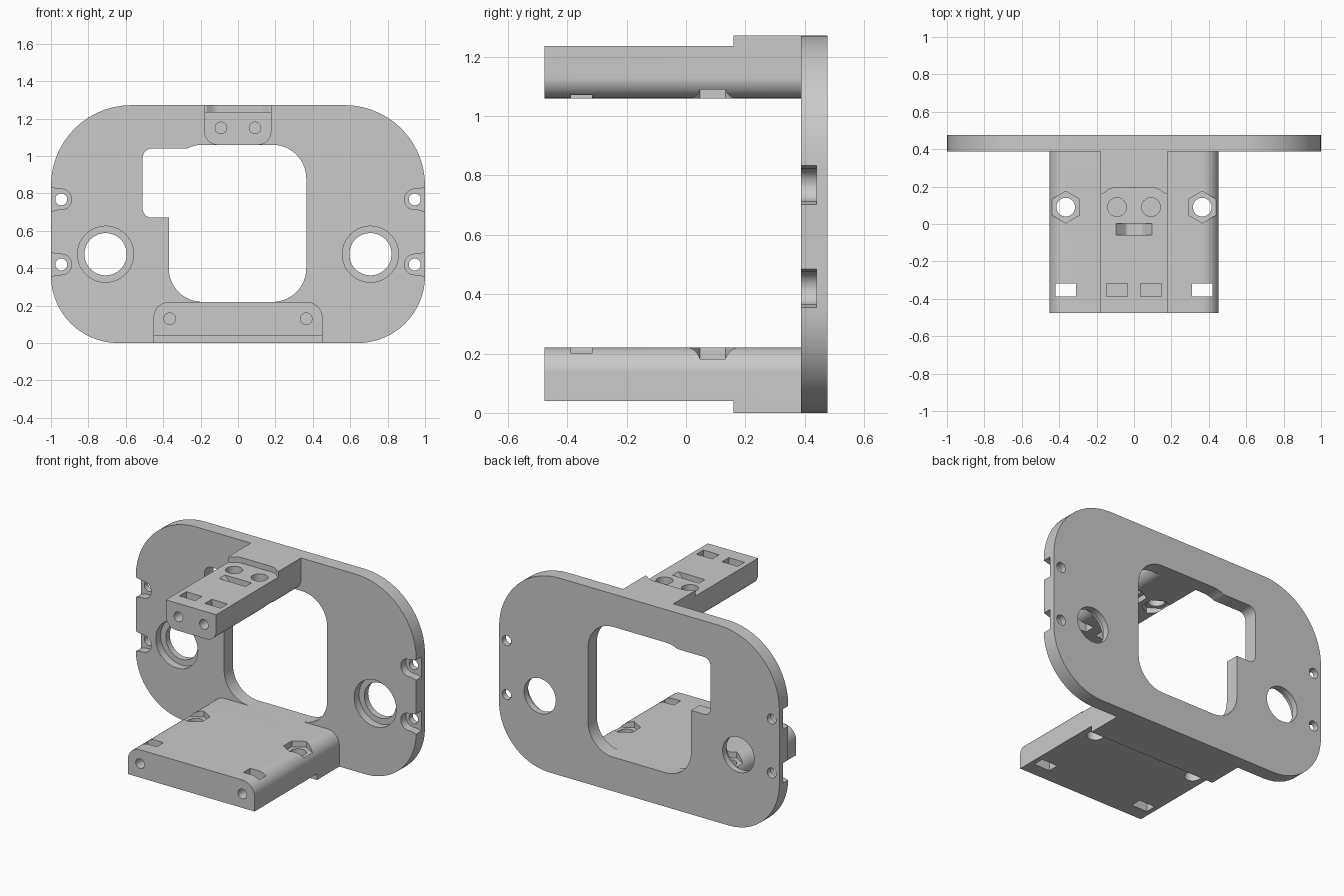
import bpy, bmesh, math
from mathutils import Vector

cube = bpy.data.objects.get("Cube")
if cube:
    bpy.data.objects.remove(cube, do_unlink=True)

grey = bpy.data.materials.new("plain grey")
grey.use_nodes = True
grey.diffuse_color = (0.59, 0.59, 0.59, 1)
grey.node_tree.nodes["Principled BSDF"].inputs["Base Color"].default_value = grey.diffuse_color


def fillet(corners, steps=14):
    """Round each (u, v, radius) corner of a polygon."""
    out = []
    for i, (u, v, r) in enumerate(corners):
        p = Vector((u, v))
        if r == 0:
            out.append(p)
            continue
        a = (Vector(corners[i - 1][:2]) - p).normalized()
        b = (Vector(corners[(i + 1) % len(corners)][:2]) - p).normalized()
        half = a.angle(b) / 2
        centre = p + (a + b).normalized() * r / math.sin(half)
        start = p + a * r / math.tan(half) - centre
        end = p + b * r / math.tan(half) - centre
        # Slerp gives unit vectors, so scale them back to the radius
        out += [centre + start.slerp(end, k / steps).normalized() * r for k in range(steps + 1)]
    return out


def rect(u0, u1, v0, v1, low=0, high=0):
    return fillet([(u0, v0, low), (u1, v0, low), (u1, v1, high), (u0, v1, high)])


def ring(u, v, r, n=40, turn=0):
    angles = [turn + math.tau * k / n for k in range(n)]
    return [Vector((u + r * math.cos(t), v + r * math.sin(t))) for t in angles]


def prism(name, points, axis, lo, hi):
    """Extrude a flat outline along y (outline in x, z) or z (outline in x, y)."""
    bm = bmesh.new()

    def place(p, w):
        return bm.verts.new((p.x, w, p.y) if axis == "y" else (p.x, p.y, w))

    a = [place(p, lo) for p in points]
    b = [place(p, hi) for p in points]
    bm.faces.new(a)
    bm.faces.new(b[::-1])
    for i in range(len(a)):
        bm.faces.new((a[i - 1], a[i], b[i], b[i - 1]))
    bmesh.ops.recalc_face_normals(bm, faces=bm.faces)
    mesh = bpy.data.meshes.new(name)
    bm.to_mesh(mesh)
    bm.free()
    mesh.materials.append(grey)
    obj = bpy.data.objects.new(name, mesh)
    bpy.context.collection.objects.link(obj)
    return obj


def activate(obj):
    bpy.ops.object.select_all(action="DESELECT")
    obj.select_set(True)
    bpy.context.view_layer.objects.active = obj


def cut(obj, points, axis, lo, hi):
    tool = prism("cutter", points, axis, lo, hi)
    tool.hide_render = True
    mod = obj.modifiers.new("cut", "BOOLEAN")
    mod.operation, mod.solver, mod.object = "DIFFERENCE", "EXACT", tool
    activate(obj)
    bpy.ops.object.modifier_apply(modifier=mod.name)
    bpy.data.objects.remove(tool, do_unlink=True)


FRONT, FACE, BACK, TOP = -0.477, 0.387, 0.477, 1.272
STEP = 0.16

# Back plate with rounded outline
plate = prism("back_plate", rect(-1, 1, 0, TOP, 0.36, 0.43), "y", FACE, BACK)

# Central window and its side notch
cut(plate, rect(-0.37, 0.365, 0.22, 1.06, 0.18, 0.18), "y", 0.3, 0.6)
notch = [(-0.51, 0.67, 0.05), (-0.2, 0.67, 0), (-0.2, 1.04, 0), (-0.51, 1.04, 0.05)]
cut(plate, fillet(notch), "y", 0.3, 0.6)

for s in (-1, 1):
    # Large counterbored holes
    cut(plate, ring(s * 0.708, 0.475, 0.113, 56), "y", 0.3, 0.6)
    cut(plate, ring(s * 0.708, 0.475, 0.15, 56), "y", 0.3, 0.437)
    # Edge screw holes in flared slots
    for z in (0.768, 0.42):
        cut(plate, ring(s * 0.945, z, 0.032, 28), "y", 0.3, 0.6)
        slot = [(1.1, -0.065, 0), (1, -0.065, 0), (0.965, -0.055, 0.03), (0.89, -0.055, 0.054),
                (0.89, 0.055, 0.054), (0.965, 0.055, 0.03), (1, 0.065, 0), (1.1, 0.065, 0)]
        cut(plate, fillet([(s * u, z + v, r) for u, v, r in slot], 8), "y", 0.3, 0.44)

# Lower arm: thick root, thinner front, rounded upper edges
lower = prism("lower_arm", rect(-0.452, 0.452, 0, 0.22, 0, 0.085), "y", FRONT, FACE)
cut(lower, rect(-0.6, 0.6, -0.7, STEP), "z", -0.1, 0.04)

# Upper arm: rounded lower edges, step with a curved clearance
upper = prism("upper_arm", rect(-0.18, 0.178, 1.06, TOP, 0.07, 0), "y", FRONT, FACE)
clearance = [(-0.3, -0.7, 0), (0.3, -0.7, 0), (0.3, STEP, 0), (0.168, STEP, 0.01),
             (0.125, 0.192, 0.06), (-0.125, 0.192, 0.06), (-0.168, STEP, 0.01), (-0.3, STEP, 0)]
cut(upper, fillet(clearance, 8), "z", 1.236, 1.4)

# Fasteners: vertical bolt hole, hex pocket, nut slot and front screw hole
for arm, x, hole_z, hex_lo, hex_hi in ((lower, 0.365, 0.13, 0.182, 0.4),
                                       (upper, 0.091, 1.15, 0.9, 1.096)):
    for s in (-1, 1):
        cx = s * x
        cut(arm, ring(cx, 0.09, 0.05), "z", -0.2, 1.5)
        cut(arm, ring(cx, 0.09, 0.085, 6, math.pi / 6), "z", hex_lo, hex_hi)
        cut(arm, rect(cx - 0.056, cx + 0.056, -0.387, -0.317), "z", -0.2, 1.5)
        cut(arm, ring(cx, hole_z, 0.031, 28), "y", -0.6, -0.2)

# Curved tie channel in the upper arm
cut(upper, fillet([(-0.095, 1.3, 0), (-0.095, 1.236, 0), (-0.04, 1.18, 0.03),
                   (0.04, 1.18, 0.03), (0.095, 1.236, 0), (0.095, 1.3, 0)], 6), "y", -0.058, 0.002)

for obj in (plate, lower, upper):
    activate(obj)
    bpy.ops.object.shade_smooth_by_angle(angle=math.radians(30))
